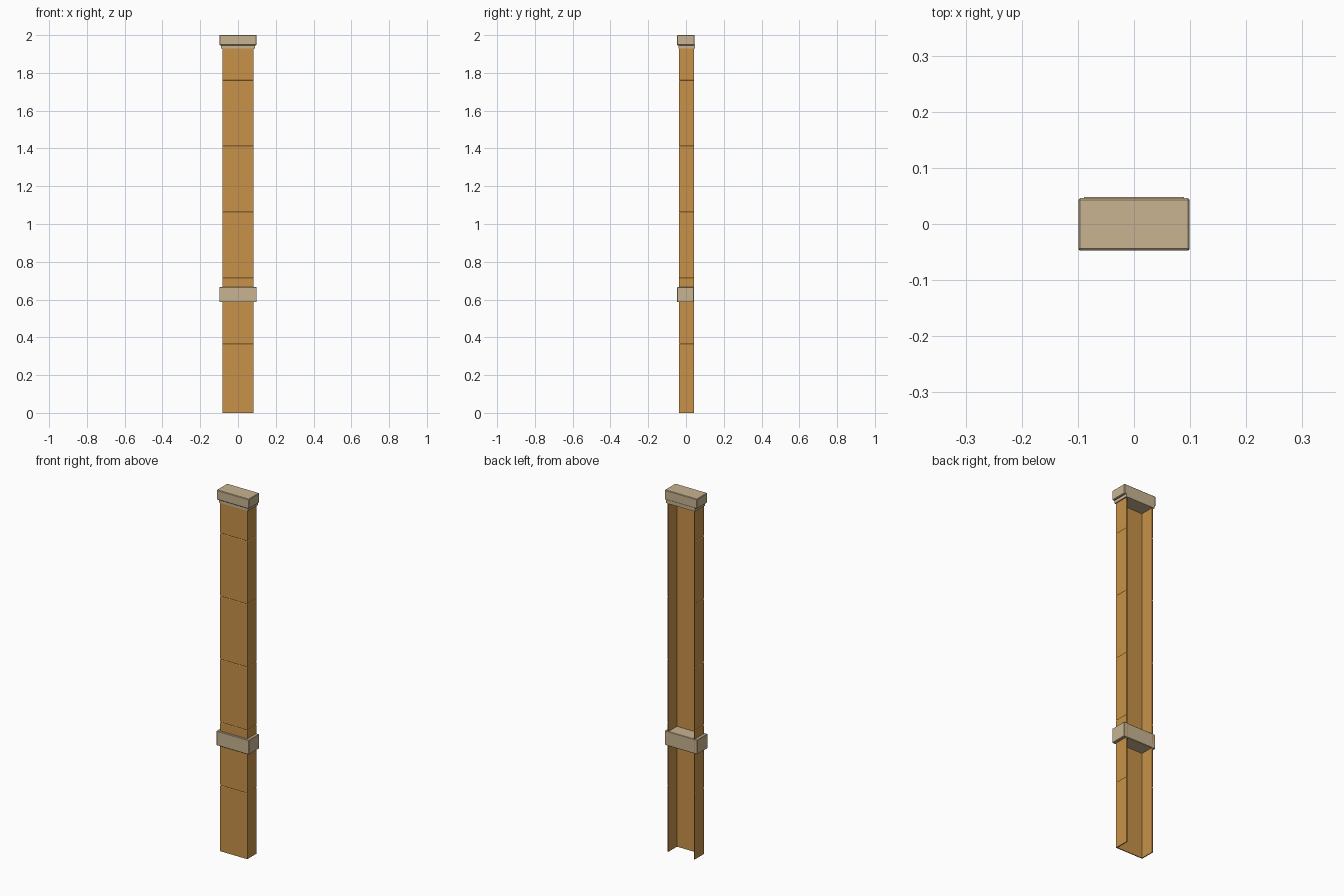
import bpy, bmesh

if "Cube" in bpy.data.objects:
    bpy.data.objects.remove(bpy.data.objects["Cube"])


def make_mat(name, rgb):
    m = bpy.data.materials.new(name)
    m.diffuse_color = (*rgb, 1)
    m.use_nodes = True
    m.node_tree.nodes["Principled BSDF"].inputs["Base Color"].default_value = m.diffuse_color
    return m


WOOD = make_mat("warm_wood", (0.578, 0.287, 0.068))
TAN = make_mat("pale_tan", (0.578, 0.456, 0.283))


def finish(name, bm, mat):
    bmesh.ops.recalc_face_normals(bm, faces=bm.faces)
    me = bpy.data.meshes.new(name)
    bm.to_mesh(me)
    bm.free()
    me.materials.append(mat)
    ob = bpy.data.objects.new(name, me)
    bpy.context.collection.objects.link(ob)
    return ob


def box(name, x, y0, y1, z0, z1, mat, bevel=0.0):
    bm = bmesh.new()
    bmesh.ops.create_cube(bm, size=1)
    for v in bm.verts:
        v.co.x *= 2 * x
        v.co.y = y0 if v.co.y < 0 else y1
        v.co.z = z0 if v.co.z < 0 else z1
    if bevel:
        bmesh.ops.bevel(bm, geom=bm.edges[:], offset=bevel, segments=1,
                        affect='EDGES', profile=0.5)
    return finish(name, bm, mat)


# U-shaped cross-section, open at the back
W, F, B, T = 0.083, -0.037, 0.043, 0.005


def u_profile(inset):
    w, f, t = W - inset, F + inset, W - T
    return [(-w, B), (-w, f), (w, f), (w, B),
            (t, B), (t, F + T), (-t, F + T), (-t, B)]


# Channel skin: fine V-grooves in the outside mark the joints
def channel(name, top, joints, half=0.003, depth=0.002):
    levels = [(0, 0)]
    for z in joints:
        levels += [(z - half, 0), (z, depth), (z + half, 0)]
    levels.append((top, 0))
    bm = bmesh.new()
    rings = [[bm.verts.new((x, y, z)) for x, y in u_profile(i)] for z, i in levels]
    for a, b in zip(rings, rings[1:]):
        for k in range(8):
            n = (k + 1) % 8
            bm.faces.new((a[k], a[n], b[n], b[k]))
    # end caps as three quads
    for r in (rings[0], rings[-1]):
        for q in ((0, 1, 6, 7), (1, 2, 5, 6), (2, 3, 4, 5)):
            bm.faces.new([r[i] for i in q])
    return finish(name, bm, WOOD)


channel("post_channel", 1.935, [0.365 + 0.349 * i for i in range(5)])

# Solid collar, neck moulding and top cap
box("collar_band", 0.099, -0.047, 0.043, 0.586, 0.666, TAN, 0.002)
box("cap_neck", 0.089, -0.041, 0.048, 1.93, 1.95, TAN)
box("top_cap", 0.099, -0.047, 0.046, 1.946, 2.0, TAN, 0.003)
